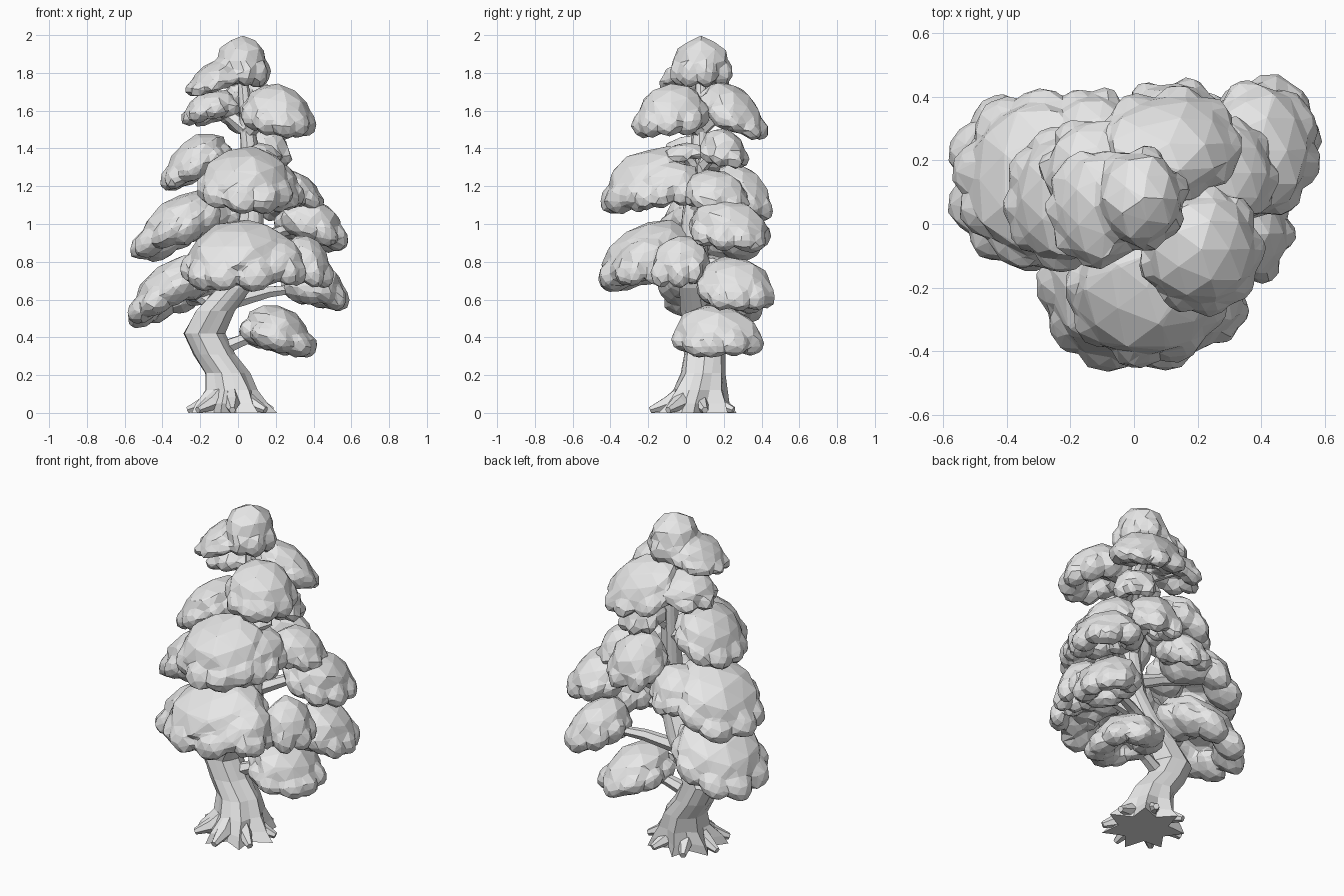
import bpy, bmesh, math, random
from mathutils import Vector

random.seed(4)
if "Cube" in bpy.data.objects:
    bpy.data.objects.remove(bpy.data.objects["Cube"], do_unlink=True)

grey = bpy.data.materials.new("light_grey")
grey.use_nodes = True
grey.diffuse_color = (0.8, 0.8, 0.8, 1)
grey.node_tree.nodes["Principled BSDF"].inputs["Base Color"].default_value = (0.8, 0.8, 0.8, 1)


def make_object(name, bm):
    bmesh.ops.recalc_face_normals(bm, faces=bm.faces)
    mesh = bpy.data.meshes.new(name)
    bm.to_mesh(mesh)
    bm.free()
    mesh.materials.append(grey)
    obj = bpy.data.objects.new(name, mesh)
    bpy.context.collection.objects.link(obj)
    return obj


def tube(name, path, sides, ridge=None, jitter=0.0):
    """Loft level or path-facing rings along (point, radius) pairs."""
    bm = bmesh.new()
    rings = []
    for i, (point, radius) in enumerate(path):
        before, after = path[max(i - 1, 0)][0], path[min(i + 1, len(path) - 1)][0]
        axis = Vector((0, 0, 1)) if ridge else (after - before).normalized()
        turn = axis.to_track_quat("Z", "Y")
        ring = []
        for k in range(sides):
            a = math.tau * k / sides
            r = radius * (1 + random.uniform(-jitter, jitter))
            if ridge:
                r *= 1 + ridge[i] * (1 if k % 2 else -1)
            ring.append(bm.verts.new(point + turn @ Vector((r * math.cos(a), r * math.sin(a), 0))))
        rings.append(ring)
    for low, high in zip(rings, rings[1:]):
        for k in range(sides):
            n = (k + 1) % sides
            bm.faces.new((low[k], low[n], high[n], high[k]))
    bm.faces.new(rings[0])
    bm.faces.new(rings[-1])
    return make_object(name, bm)


# Crooked trunk with flared roots: x, y, z, radius, root ridge strength
TRUNK = [
    (-0.04, 0.04, 0.0, 0.19, 0.26),
    (-0.04, 0.05, 0.05, 0.165, 0.18),
    (-0.04, 0.07, 0.12, 0.135, 0.1),
    (-0.06, 0.09, 0.21, 0.118, 0.05),
    (-0.13, 0.1, 0.31, 0.112, 0.03),
    (-0.185, 0.1, 0.42, 0.108, 0.03),
    (-0.12, 0.08, 0.54, 0.105, 0.03),
    (-0.02, 0.06, 0.66, 0.095, 0.03),
    (0.05, 0.04, 0.82, 0.08, 0.03),
    (0.07, 0.04, 1.05, 0.062, 0.03),
    (0.06, 0.07, 1.4, 0.045, 0.03),
    (0.02, 0.08, 1.82, 0.025, 0.03),
]
tube("trunk", [(Vector(t[:3]), t[3]) for t in TRUNK], 14, [t[4] for t in TRUNK], 0.06)


def trunk_at(z):
    for a, b in zip(TRUNK, TRUNK[1:]):
        if z <= b[2]:
            return Vector(a[:3]).lerp(Vector(b[:3]), (z - a[2]) / (b[2] - a[2]))
    return Vector(TRUNK[-1][:3])


# Root toes spreading on the ground
for i in range(7):
    a = math.tau * (i + 0.3) / 7
    out = Vector((math.cos(a), math.sin(a), 0))
    base = Vector((-0.04, 0.04, 0.0))
    tube(f"root_{i + 1}", [(base + out * 0.05 + Vector((0, 0, 0.13)), 0.03),
                           (base + out * 0.13 + Vector((0, 0, 0.05)), 0.045),
                           (base + out * 0.23 + Vector((0, 0, 0.015)), 0.018)], 6)


def blob(bm, centre, radii, floor=-1.1):
    """Add one uneven faceted ellipsoid, cut flat below the floor level."""
    made = bmesh.ops.create_icosphere(bm, subdivisions=2, radius=1)
    for v in made["verts"]:
        v.co *= random.uniform(0.93, 1.06)
        v.co.z = max(v.co.z, floor)
        v.co = centre + Vector((v.co.x * radii[0], v.co.y * radii[1], v.co.z * radii[2]))


def foliage(name, *domes):
    """Hollow domes with scalloped lobes on their rims, drooping away from the trunk."""
    bm = bmesh.new()
    for x, y, z, rx, ry, rz, slope in domes:
        centre = Vector((x, y, z))
        stem = trunk_at(z)
        out = Vector((x - stem.x, y - stem.y, 0)).normalized()
        first = len(bm.verts)
        blob(bm, Vector((0, 0, -0.05 * rz)), (rx * 0.88, ry * 0.88, rz), -0.2)
        count = 7 if max(rx, ry) < 0.18 else 9
        start = random.uniform(0, math.tau)
        for k in range(count):
            a = start + math.tau * (k + random.uniform(-0.2, 0.2)) / count
            size = random.uniform(0.34, 0.42)
            offset = Vector((math.cos(a) * rx, math.sin(a) * ry, 0)) * (1.03 - size)
            r = size * (rx + ry) / 2
            drop = random.uniform(-0.48, -0.28) * rz
            blob(bm, offset + Vector((0, 0, drop)), (r, r, rz * 0.56))
        for v in list(bm.verts)[first:]:
            v.co.z -= slope * v.co.dot(out)
            v.co += centre
    obj = make_object(name, bm)
    remesh = obj.modifiers.new("merge_lobes", "REMESH")
    remesh.mode = "VOXEL"
    remesh.voxel_size = 0.016
    facet = obj.modifiers.new("facet", "DECIMATE")
    facet.ratio = 0.08
    # Branch reaching from the trunk into the first dome
    x, y, z, rz = *domes[0][:3], domes[0][5]
    if z < 1.7:
        root = trunk_at(z - 0.12)
        tip = Vector((x, y, z - rz * 0.15))
        bend = root.lerp(tip, 0.5) + Vector((0, 0, 0.02))
        tube(name + "_branch", [(root, 0.045), (bend, 0.033), (tip, 0.018)], 6)


# Foliage pads, each of one or two domes: centre, radii, droop
foliage("low_pad", (0.21, 0.17, 0.44, 0.2, 0.25, 0.13, 0.22))
foliage("side_lower_pad", (0.41, 0.26, 0.69, 0.17, 0.22, 0.14, 0.25))
foliage("side_front_pad", (0.36, -0.03, 0.81, 0.14, 0.17, 0.14, 0.2))
foliage("front_lower_pad", (0.0, -0.2, 0.85, 0.31, 0.27, 0.17, 0.25),
        (0.22, -0.22, 0.81, 0.15, 0.17, 0.13, 0.2))
foliage("far_lower_pad", (-0.33, 0.14, 0.68, 0.26, 0.29, 0.15, 0.4))
foliage("far_middle_pad", (-0.31, 0.14, 1.01, 0.25, 0.29, 0.15, 0.4),
        (-0.13, 0.27, 1.05, 0.16, 0.16, 0.12, 0.3))
foliage("side_middle_pad", (0.39, 0.23, 1.01, 0.19, 0.23, 0.13, 0.3))
foliage("front_middle_pad", (0.04, -0.2, 1.25, 0.26, 0.25, 0.16, 0.25),
        (0.21, -0.1, 1.21, 0.13, 0.21, 0.13, 0.2))
foliage("side_upper_pad", (0.3, 0.16, 1.18, 0.15, 0.18, 0.11, 0.3))
foliage("back_middle_pad", (0.12, 0.3, 1.18, 0.17, 0.17, 0.14, 0.4))
foliage("far_upper_pad", (-0.22, 0.08, 1.35, 0.18, 0.24, 0.13, 0.4))
foliage("small_back_pad", (0.15, 0.2, 1.41, 0.14, 0.13, 0.1, 0.2))
foliage("small_front_pad", (0.13, -0.01, 1.38, 0.1, 0.13, 0.05, 0.1))
foliage("front_top_pad", (0.21, -0.08, 1.61, 0.2, 0.21, 0.14, 0.2))
foliage("back_top_pad", (0.11, 0.25, 1.62, 0.24, 0.18, 0.12, 0.45))
foliage("far_top_pad", (-0.14, 0.17, 1.62, 0.16, 0.17, 0.09, 0.2))
foliage("crown", (0.02, 0.08, 1.86, 0.15, 0.17, 0.14, 0.0),
        (-0.12, 0.05, 1.785, 0.15, 0.2, 0.08, 0.3))
